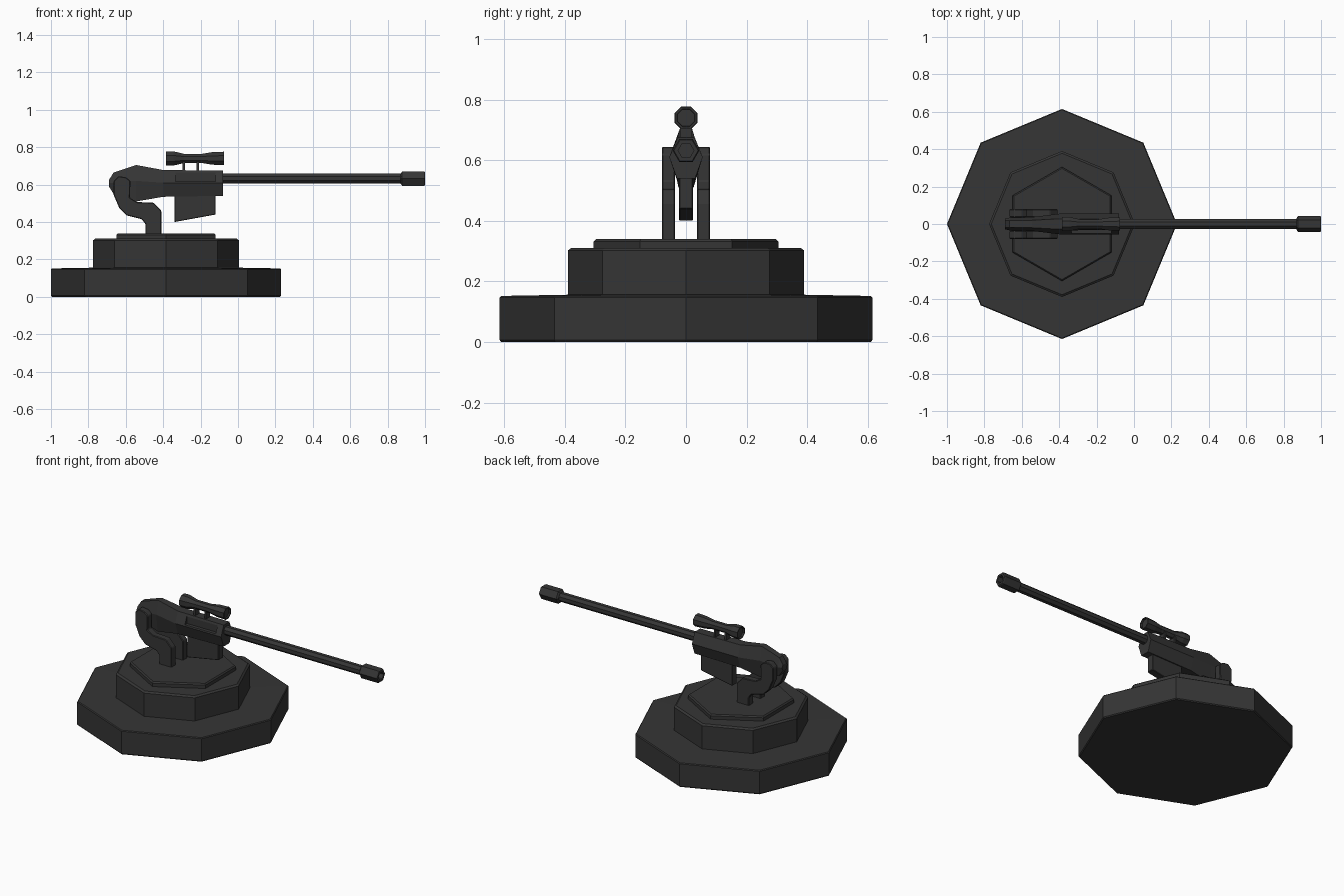
import bpy, bmesh, math
from mathutils import Vector

if "Cube" in bpy.data.objects:
    bpy.data.objects.remove(bpy.data.objects["Cube"])

gunmetal = bpy.data.materials.new("dark_gunmetal")
gunmetal.use_nodes = True
COLOUR = (0.036, 0.036, 0.036, 1)
gunmetal.diffuse_color = COLOUR
gunmetal.node_tree.nodes["Principled BSDF"].inputs["Base Color"].default_value = COLOUR


def loft(name, rings):
    """Skin a list of equal-length point rings and cap both ends."""
    bm = bmesh.new()
    loops = [[bm.verts.new(p) for p in ring] for ring in rings]
    n = len(loops[0])
    for a, b in zip(loops, loops[1:]):
        for i in range(n):
            j = (i + 1) % n
            bm.faces.new((a[i], a[j], b[j], b[i]))
    bm.faces.new(loops[0][::-1])
    bm.faces.new(loops[-1])
    bmesh.ops.recalc_face_normals(bm, faces=bm.faces)
    mesh = bpy.data.meshes.new(name)
    bm.to_mesh(mesh)
    bm.free()
    mesh.materials.append(gunmetal)
    obj = bpy.data.objects.new(name, mesh)
    bpy.context.collection.objects.link(obj)
    return obj


def bevel(obj, width):
    mod = obj.modifiers.new("edge_bevel", "BEVEL")
    mod.width, mod.segments = width, 1
    mod.limit_method = "ANGLE"
    return obj


def tier(name, sides, profile):
    """Upright faceted tier with a corner towards +y."""
    def ring(r, z):
        angles = [math.pi / 2 + math.tau * i / sides for i in range(sides)]
        return [(-0.385 + r * math.cos(a), r * math.sin(a), z) for a in angles]
    return loft(name, [ring(r, z) for r, z in profile])


def tube(name, sides, z, profile, turn=0.0):
    """Faceted tube along x; the profile holds (x, radius)."""
    angles = [turn + math.tau * i / sides for i in range(sides)]
    return loft(name, [[(x, r * math.cos(a), z + r * math.sin(a)) for a in angles]
                       for x, r in profile])


def plate(name, outline, y0, y1):
    """Side outline in x, z extruded across y."""
    return loft(name, [[(x, y, z) for x, z in outline] for y in (y0, y1)])


def rect(x0, x1, z0, z1):
    return [(x0, z0), (x1, z0), (x1, z1), (x0, z1)]


# Stepped pedestal
tier("base_tier", 8, [(0.61, 0), (0.615, 0.006), (0.615, 0.147), (0.61, 0.152), (0.39, 0.156)])
tier("middle_tier", 8, [(0.39, 0.15), (0.39, 0.302), (0.378, 0.311)])
tier("turntable", 6, [(0.305, 0.305), (0.305, 0.332), (0.297, 0.34)])

# Pair of curved support arms
arm = [(-0.41, 0.335), (-0.41, 0.46), (-0.45, 0.503), (-0.54, 0.507),
       (-0.578, 0.53), (-0.575, 0.62), (-0.6, 0.64), (-0.64, 0.645),
       (-0.665, 0.62), (-0.665, 0.545), (-0.635, 0.475), (-0.595, 0.435),
       (-0.515, 0.415), (-0.495, 0.39), (-0.495, 0.335)]
for side, s in (("left", 1), ("right", -1)):
    bevel(plate(side + "_support_arm", arm, s * 0.036, s * 0.08), 0.004)

# Receiver: x, bottom z, widest z, top z, then half widths bottom, widest, top
sections = [(-0.69, 0.59, 0.61, 0.625, 0.018, 0.028, 0.018),
            (-0.665, 0.55, 0.61, 0.665, 0.022, 0.034, 0.018),
            (-0.545, 0.51, 0.62, 0.705, 0.025, 0.037, 0.02),
            (-0.4, 0.535, 0.61, 0.678, 0.03, 0.055, 0.028),
            (-0.08, 0.54, 0.61, 0.675, 0.03, 0.055, 0.028)]
receiver = loft("receiver", [
    [(x, -b, zb), (x, b, zb), (x, m, zm), (x, t, zt), (x, -t, zt), (x, -m, zm)]
    for x, zb, zm, zt, b, m, t in sections])

# Recessed side port
cutter = plate("port_cutter", rect(-0.335, -0.12, 0.618, 0.664), -0.1, -0.03)
cutter.hide_render = True
cutter.hide_viewport = True
cutter.display_type = "WIRE"
cut = receiver.modifiers.new("side_port", "BOOLEAN")
cut.operation, cut.object, cut.solver = "DIFFERENCE", cutter, "EXACT"

# Magazine under the receiver
bevel(plate("magazine", [(-0.34, 0.55), (-0.34, 0.4), (-0.12, 0.44), (-0.12, 0.55)],
            -0.023, 0.023), 0.003)

# Barrel and muzzle with a sunken bore
tube("barrel", 8, 0.632, [(-0.1, 0.029), (0.89, 0.029)], math.pi / 8)
tube("muzzle", 6, 0.632, [(0.87, 0.032), (0.878, 0.044), (0.994, 0.044),
                          (1.0, 0.04), (1.0, 0.026), (0.95, 0.026)])

# Scope with flared, hollow ends on two posts
tube("scope", 8, 0.74, [(-0.375, 0.032), (-0.385, 0.034), (-0.385, 0.041), (-0.345, 0.041),
                        (-0.29, 0.027), (-0.19, 0.027), (-0.14, 0.036),
                        (-0.075, 0.039), (-0.075, 0.032), (-0.085, 0.03)], math.pi / 8)
for name, x in (("rear_scope_post", -0.29), ("front_scope_post", -0.215)):
    plate(name, rect(x - 0.006, x + 0.006, 0.665, 0.73), -0.02, 0.02)
